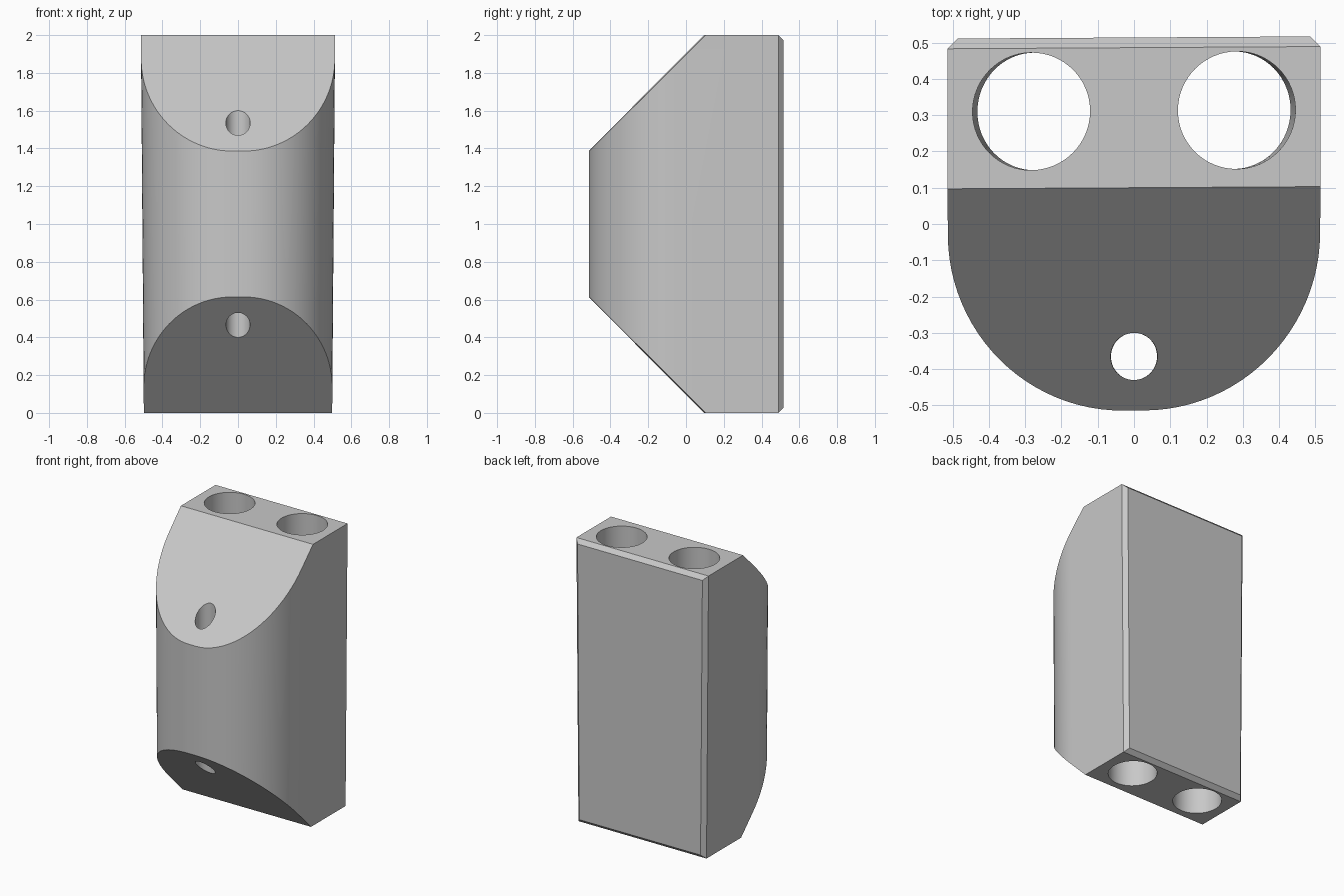
import bpy, bmesh, math
from mathutils import Vector

cube = bpy.data.objects.get("Cube")
if cube:
    bpy.data.objects.remove(cube, do_unlink=True)

HALF, HEIGHT, RADIUS, BEVEL = 0.514, 2.0, 0.484, 0.028

grey = bpy.data.materials.new("light_grey")
grey.use_nodes = True
colour = (0.58, 0.58, 0.58, 1)
grey.diffuse_color = colour
grey.node_tree.nodes["Principled BSDF"].inputs["Base Color"].default_value = colour


def make_object(name, bm):
    mesh = bpy.data.meshes.new(name)
    bmesh.ops.recalc_face_normals(bm, faces=bm.faces)
    bm.to_mesh(mesh)
    bm.free()
    obj = bpy.data.objects.new(name, mesh)
    bpy.context.collection.objects.link(obj)
    mesh.materials.append(grey)
    return obj


def slice_off(bm, point, normal):
    """Remove everything on the normal's side and cap the cut."""
    cut = bmesh.ops.bisect_plane(
        bm, geom=bm.verts[:] + bm.edges[:] + bm.faces[:], dist=1e-5,
        plane_co=point, plane_no=Vector(normal).normalized(), clear_outer=True)
    edges = [e for e in cut["geom_cut"] if isinstance(e, bmesh.types.BMEdge)]
    bmesh.ops.contextual_create(bm, geom=edges)


# Rounded-front profile, raised to full height
inset = HALF - RADIUS
steps = 24
outline = [(HALF, HALF), (-HALF, HALF)]
for side, start in ((-1, math.pi), (1, 1.5 * math.pi)):
    for i in range(steps + 1):
        a = start + i / steps * math.pi / 2
        outline.append((side * inset + RADIUS * math.cos(a),
                        -inset + RADIUS * math.sin(a)))
bm = bmesh.new()
base = bm.faces.new([bm.verts.new((x, y, 0)) for x, y in outline])
top = bmesh.ops.extrude_face_region(bm, geom=[base])
bmesh.ops.translate(bm, vec=(0, 0, HEIGHT),
                    verts=[v for v in top["geom"] if isinstance(v, bmesh.types.BMVert)])

# Sloping front cuts and narrow back bevels
slice_off(bm, (0, 0.1, HEIGHT), (0, -1, 1))
slice_off(bm, (0, 0.1, 0), (0, -1, -1))
for side in (-1, 1):
    slice_off(bm, (side * HALF, HALF - BEVEL, 0), (side, 1, 0))
slice_off(bm, (0, HALF - BEVEL, HEIGHT), (0, 1, 1))
slice_off(bm, (0, HALF - BEVEL, 0), (0, 1, -1))
body = make_object("drilled_block", bm)

# Vertical through holes
bpy.context.view_layer.objects.active = body
body.select_set(True)
for name, x, y, r in (("left_bore", 0.283, 0.312, 0.162),
                      ("right_bore", -0.283, 0.312, 0.162),
                      ("front_bore", 0, -0.365, 0.065)):
    bm = bmesh.new()
    bmesh.ops.create_cone(bm, cap_ends=True, segments=64, radius1=r, radius2=r, depth=3)
    bmesh.ops.translate(bm, vec=(x, y, 1), verts=bm.verts)
    cutter = make_object(name, bm)
    mod = body.modifiers.new(name, "BOOLEAN")
    mod.operation, mod.solver, mod.object = "DIFFERENCE", "EXACT", cutter
    bpy.ops.object.modifier_apply(modifier=mod.name)
    bpy.data.objects.remove(cutter, do_unlink=True)

# Slight narrowing towards the base and a tiny twist of the faces
for v in body.data.vertices:
    v.co.x *= 0.97 + 0.015 * v.co.z
    v.co.y += 0.006 * v.co.x
bpy.ops.object.shade_smooth_by_angle(angle=math.radians(25))
